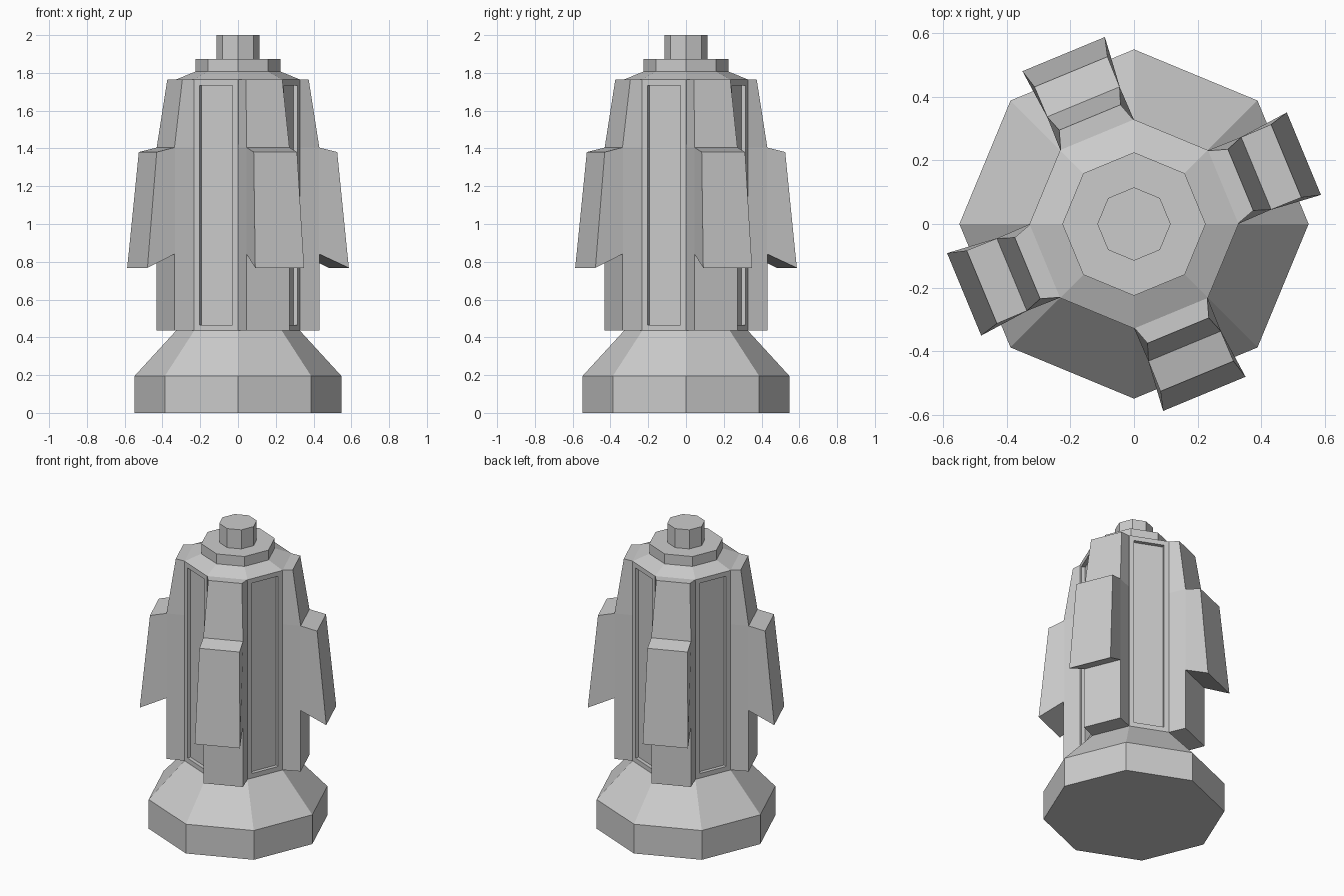
import bpy, bmesh
from math import pi, cos, sin, radians

if "Cube" in bpy.data.objects:
    bpy.data.objects.remove(bpy.data.objects["Cube"])


def make_object(name, bm):
    bmesh.ops.recalc_face_normals(bm, faces=bm.faces)
    mesh = bpy.data.meshes.new(name)
    bm.to_mesh(mesh)
    bm.free()
    obj = bpy.data.objects.new(name, mesh)
    bpy.context.collection.objects.link(obj)
    return obj


def loft(bm, rings):
    """Skin closed rings of points and cap both ends; returns side faces per level."""
    vs = [[bm.verts.new(p) for p in r] for r in rings]
    n = len(vs[0])
    levels = []
    for a, b in zip(vs, vs[1:]):
        levels.append([bm.faces.new((a[i], a[(i + 1) % n], b[(i + 1) % n], b[i])) for i in range(n)])
    bm.faces.new(vs[0][::-1])
    bm.faces.new(vs[-1])
    return levels


def octagon(r, z):
    return [(r * cos(i * pi / 4), r * sin(i * pi / 4), z) for i in range(8)]


def fin_ring(angle, inner, outer):
    """Four points from inner and outer (distance, height, half width)."""
    c, s = cos(angle), sin(angle)
    flat = [(d, w * k, z) for (d, z, w), signs in ((inner, (1, -1)), (outer, (-1, 1))) for k in signs]
    return [(d * c - t * s, d * s + t * c, z) for d, t, z in flat]


# Octagonal core: base, tapered collar, column, flange and cap
bm = bmesh.new()
profile = [(0.548, 0), (0.548, 0.195), (0.328, 0.435), (0.328, 1.765), (0.225, 1.807),
           (0.225, 1.873), (0.115, 1.873), (0.115, 2.0)]
levels = loft(bm, [octagon(r, z) for r, z in profile])

# Recessed panels on the column faces between the fins
bm.normal_update()
panels = [levels[2][i] for i in (1, 3, 5, 7)]
bmesh.ops.inset_individual(bm, faces=panels, thickness=0.031, use_even_offset=True)
sunk = bmesh.ops.extrude_discrete_faces(bm, faces=panels)["faces"]
bm.normal_update()
for f in sunk:
    bmesh.ops.translate(bm, verts=f.verts, vec=f.normal * -0.024)
make_object("octagonal_core", bm)

# Four fins with flared outer blocks
for k in range(4):
    angle = radians(22.5 + 90 * k)
    bm = bmesh.new()
    loft(bm, [fin_ring(angle, (0.298, 0.435, 0.125), (0.415, 0.435, 0.123)),
              fin_ring(angle, (0.298, 1.405, 0.125), (0.415, 1.405, 0.123)),
              fin_ring(angle, (0.298, 1.765, 0.125), (0.362, 1.765, 0.104))])
    make_object(f"fin_{k + 1}", bm)

    bm = bmesh.new()
    loft(bm, [fin_ring(angle, (0.410, 0.843, 0.123), (0.577, 0.768, 0.140)),
              fin_ring(angle, (0.410, 1.406, 0.123), (0.517, 1.381, 0.124))])
    make_object(f"fin_outer_block_{k + 1}", bm)
